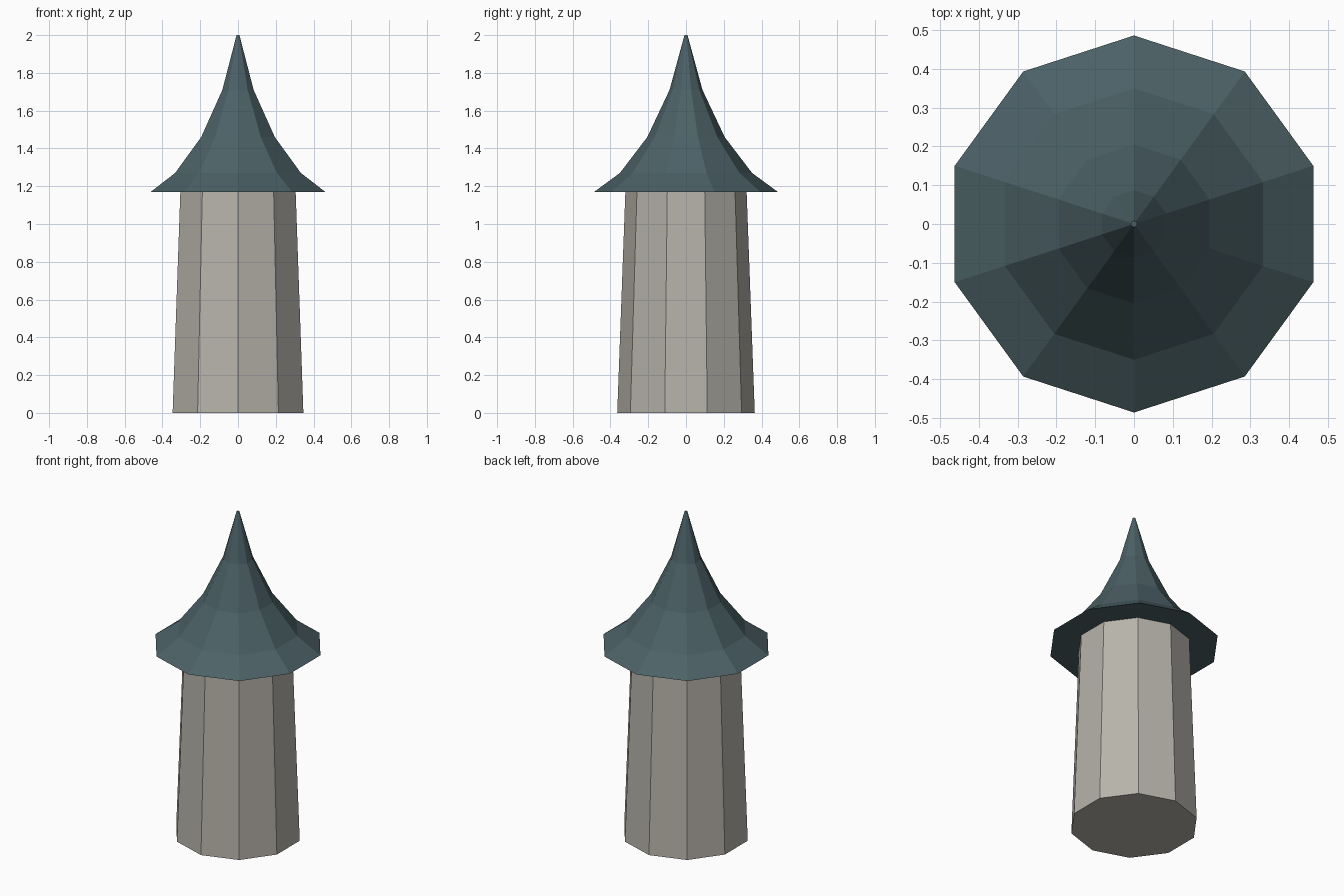
import bpy
import bmesh
import math

if "Cube" in bpy.data.objects:
    bpy.data.objects.remove(bpy.data.objects["Cube"])

SIDES = 10


def material(name, rgb):
    mat = bpy.data.materials.new(name)
    mat.diffuse_color = (*rgb, 1.0)
    mat.use_nodes = True
    mat.node_tree.nodes["Principled BSDF"].inputs["Base Color"].default_value = mat.diffuse_color
    return mat


def lathe(name, profile, mat):
    """Flat-faced, capped solid from (radius, height) rings, corners facing +y and -y."""
    bm = bmesh.new()
    rings = []
    for r, z in profile:
        angles = [math.pi / 2 + math.tau * i / SIDES for i in range(SIDES)]
        rings.append([bm.verts.new((r * math.cos(a), r * math.sin(a), z)) for a in angles])
    for low, high in zip(rings, rings[1:]):
        for i in range(SIDES):
            j = (i + 1) % SIDES
            bm.faces.new((low[i], low[j], high[j], high[i]))
    bm.faces.new(rings[0][::-1])
    bm.faces.new(rings[-1])
    mesh = bpy.data.meshes.new(name)
    bm.to_mesh(mesh)
    bm.free()
    mesh.materials.append(mat)
    obj = bpy.data.objects.new(name, mesh)
    bpy.context.collection.objects.link(obj)
    return obj


stone = material("warm grey stone", (0.47, 0.45, 0.40))
slate = material("blue grey slate", (0.072, 0.120, 0.133))

# Tapered stone tower
lathe("tower_wall", [(0.364, 0.0), (0.321, 1.17)], stone)

# Flared roof narrowing to a blunt tip
lathe("roof", [(0.486, 1.17), (0.350, 1.27), (0.205, 1.46),
               (0.087, 1.71), (0.008, 2.0)], slate)
